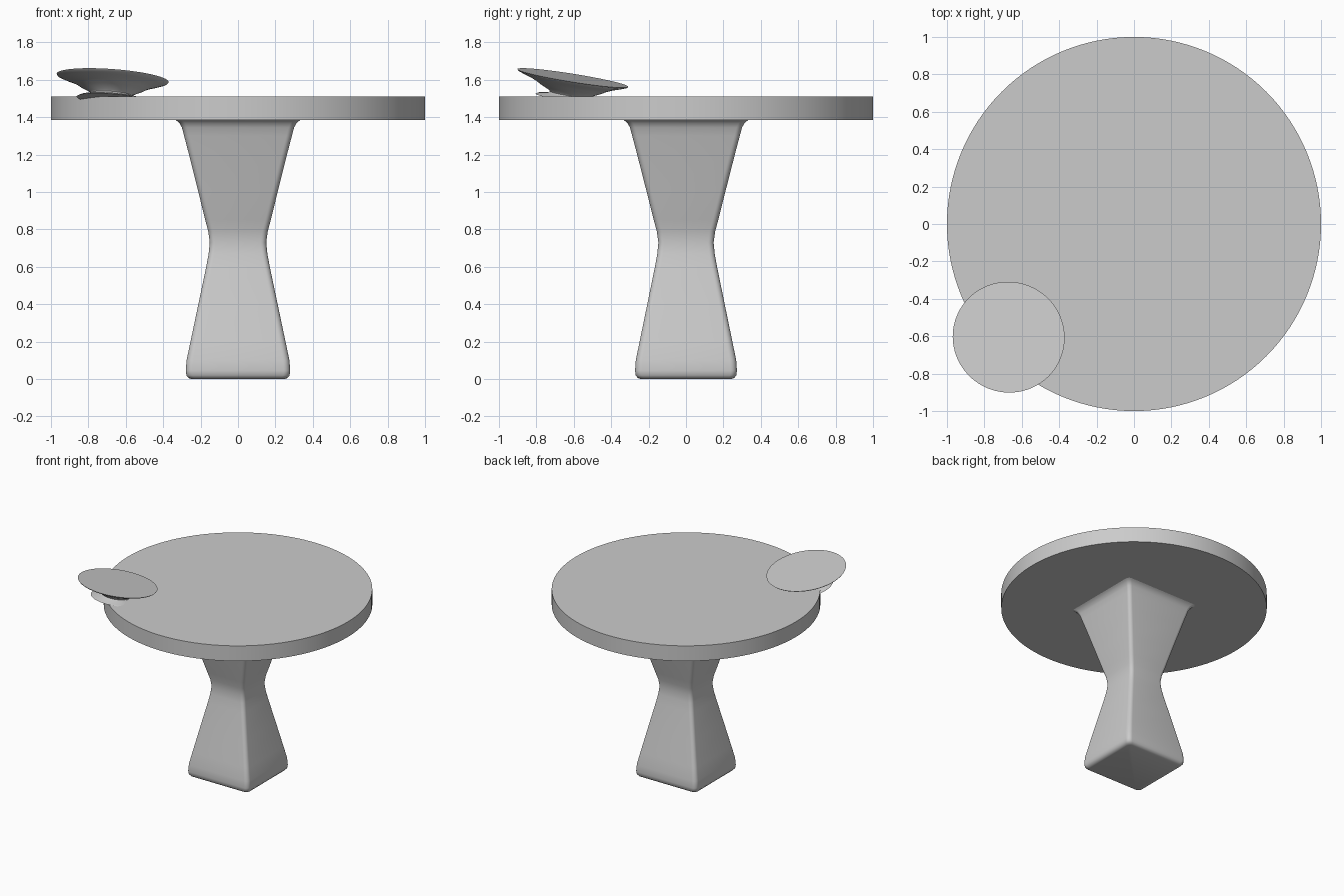
import bpy, bmesh, math
from mathutils import Matrix, Vector

if "Cube" in bpy.data.objects:
    bpy.data.objects.remove(bpy.data.objects["Cube"])


def loft(name, rings, angle):
    """Skin a list of closed rings and cap both ends."""
    bm = bmesh.new()
    loops = [[bm.verts.new(p) for p in ring] for ring in rings]
    n = len(loops[0])
    for a, b in zip(loops, loops[1:]):
        for i in range(n):
            j = (i + 1) % n
            bm.faces.new((a[i], a[j], b[j], b[i]))
    bm.faces.new(loops[0][::-1])
    bm.faces.new(loops[-1])
    bmesh.ops.recalc_face_normals(bm, faces=bm.faces)
    me = bpy.data.meshes.new(name)
    bm.to_mesh(me)
    bm.free()
    ob = bpy.data.objects.new(name, me)
    bpy.context.collection.objects.link(ob)
    bpy.ops.object.select_all(action='DESELECT')
    ob.select_set(True)
    bpy.context.view_layer.objects.active = ob
    bpy.ops.object.shade_smooth_by_angle(angle=math.radians(angle))
    return ob


def circle(r, z, n=128):
    return [(r * math.cos(2 * math.pi * i / n), r * math.sin(2 * math.pi * i / n), z)
            for i in range(n)]


def rounded_square(hx, hy, r, z, steps=6):
    pts = []
    for k, (sx, sy) in enumerate(((1, 1), (-1, 1), (-1, -1), (1, -1))):
        for s in range(steps + 1):
            a = math.pi / 2 * (k + s / steps)
            pts.append((sx * (hx - r) + r * math.cos(a), sy * (hy - r) + r * math.sin(a), z))
    return pts


# round table top
loft("table_top", [circle(1, 1.385), circle(1, 1.51)], 30)

# waisted square pedestal: z, half width, corner radius
profile = [(0, .25, .03), (.006, .265, .032), (.02, .276, .035), (.045, .279, .035),
           (.10, .275, .035), (.2, .254, .033), (.4, .212, .03), (.6, .17, .03),
           (.67, .157, .03), (.73, .151, .03), (.79, .159, .03), (.85, .175, .03),
           (1.0, .212, .03), (1.2, .262, .03), (1.3, .288, .03), (1.345, .3, .03),
           (1.368, .312, .03), (1.38, .326, .03), (1.386, .335, .03)]
loft("pedestal", [rounded_square(h, h - .007 * (1 - z / 1.386), r, z)
                  for z, h, r in profile], 50)

# tilted footed dish near the front left edge: radius, depth under the rim
dish_profile = [(.185, -.115), (.17, -.107), (.12, -.098), (.11, -.09), (.115, -.083),
                (.17, -.057), (.19, -.045), (.22, -.032), (.26, -.019), (.295, -.006), (.3, 0)]
dish = loft("dish", [circle(r, z, 96) for r, z in dish_profile], 40)
tilt = Vector((0, 0, 1)).rotation_difference(Vector((.075, .16, 1)))
dish.matrix_world = Matrix.Translation((-.67, -.605, 1.61)) @ tilt.to_matrix().to_4x4()
